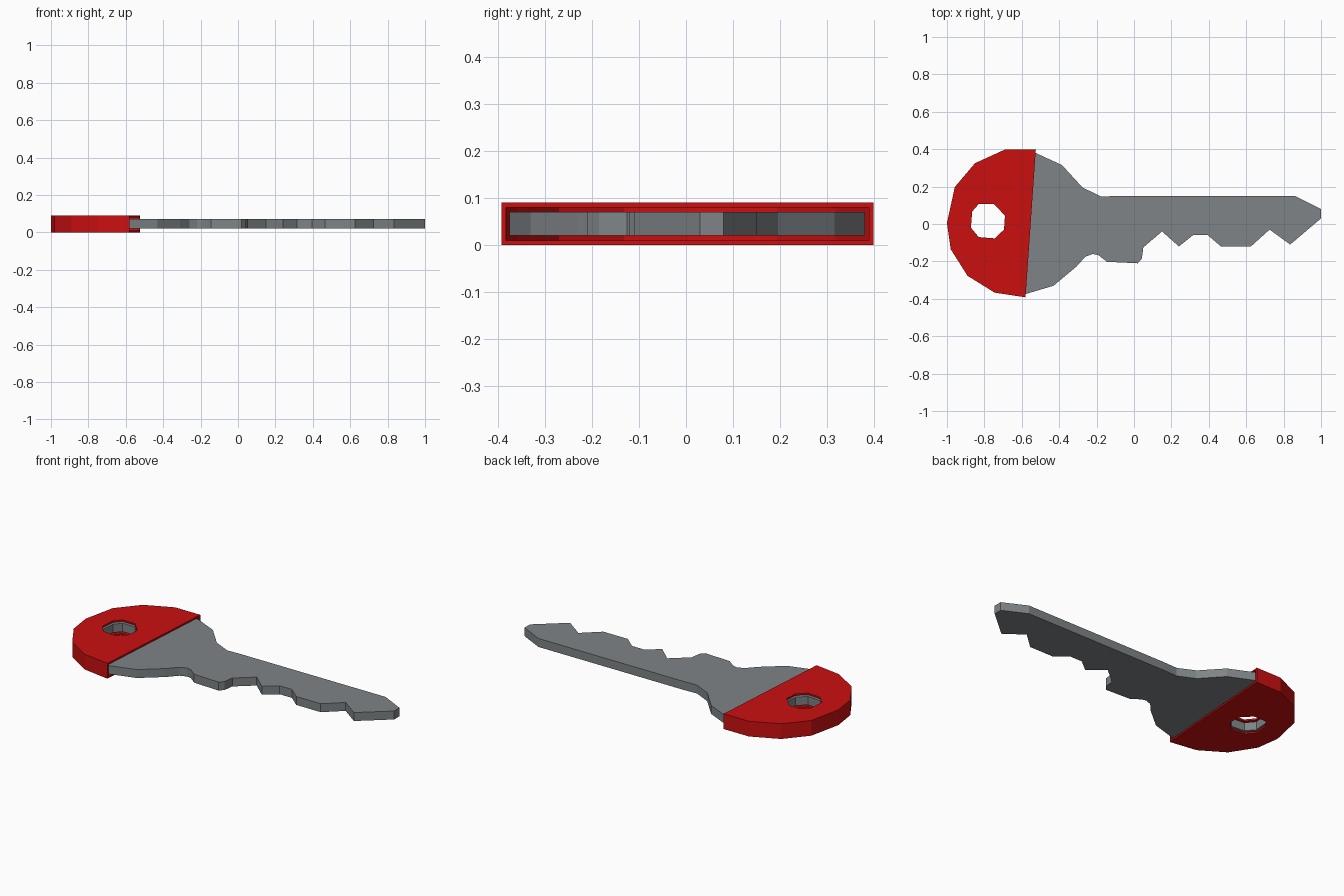
import bpy, bmesh

if "Cube" in bpy.data.objects:
    bpy.data.objects.remove(bpy.data.objects["Cube"])

# Outlines seen from above
GRIP = [(-0.525, 0.398), (-0.69, 0.398), (-0.85, 0.325), (-0.958, 0.198), (-1, 0.005),
        (-0.98, -0.135), (-0.89, -0.277), (-0.745, -0.367), (-0.58, -0.392)]
HOLE = [(-0.83, 0.107), (-0.75, 0.107), (-0.69, 0.045), (-0.695, -0.03),
        (-0.745, -0.077), (-0.83, -0.07), (-0.872, -0.02), (-0.865, 0.067)]
BLADE = [(-0.43, -0.33), (-0.31, -0.23), (-0.26, -0.175), (-0.22, -0.16), (-0.19, -0.167),
         (-0.145, -0.202), (0.02, -0.21), (0.042, -0.185), (0.05, -0.125), (0.15, -0.04),
         (0.24, -0.12), (0.315, -0.06), (0.395, -0.06), (0.465, -0.12), (0.625, -0.12),
         (0.725, -0.03), (0.835, -0.11), (1, 0.03), (1, 0.08), (0.86, 0.15),
         (-0.08, 0.15), (-0.175, 0.147), (-0.275, 0.195), (-0.385, 0.315)]


def inset_grip(s):
    """Shrink the grip outline towards the middle of its straight edge."""
    cx, cy = -0.5525, 0.003
    return [(cx + (x - cx) * s, cy + (y - cy) * s) for x, y in GRIP]


def plate(name, loops, z0, z1):
    """Extrude an outline (with optional holes) from z0 to z1."""
    bm = bmesh.new()
    for pts in loops:
        vs = [bm.verts.new((x, y, z0)) for x, y in pts]
        for a, b in zip(vs, vs[1:] + vs[:1]):
            bm.edges.new((a, b))
    bmesh.ops.triangle_fill(bm, edges=bm.edges[:], use_beauty=True)
    ext = bmesh.ops.extrude_face_region(bm, geom=bm.faces[:], use_keep_orig=True)
    top = [g for g in ext["geom"] if isinstance(g, bmesh.types.BMVert)]
    bmesh.ops.translate(bm, verts=top, vec=(0, 0, z1 - z0))
    bmesh.ops.recalc_face_normals(bm, faces=bm.faces[:])
    me = bpy.data.meshes.new(name)
    bm.to_mesh(me)
    bm.free()
    ob = bpy.data.objects.new(name, me)
    bpy.context.collection.objects.link(ob)
    return ob


def color(ob, name, rgb):
    mat = bpy.data.materials.new(name)
    mat.diffuse_color = (*rgb, 1)
    mat.use_nodes = True
    mat.node_tree.nodes["Principled BSDF"].inputs["Base Color"].default_value = mat.diffuse_color
    ob.data.materials.append(mat)


# Metal key, its head continuing inside the cover
metal = plate("key_blade", [inset_grip(0.955) + BLADE, HOLE], 0.02, 0.07)
color(metal, "steel", (0.21, 0.23, 0.24))

# Red cover: a thin hollow sleeve open at the straight edge
cover = plate("grip_cover", [GRIP, HOLE], 0.0, 0.09)
color(cover, "red_plastic", (0.6, 0.005, 0.005))

# Cavity cut out of the cover
inner = inset_grip(0.975)
mouth = [(inner[i][0] + 0.1, inner[i][1]) for i in (-1, 0)]
cavity = plate("cover_cavity_cutter", [inner + mouth], 0.01, 0.08)
cavity.hide_render = True
mod = cover.modifiers.new("hollow", "BOOLEAN")
mod.operation = "DIFFERENCE"
mod.solver = "EXACT"
mod.object = cavity
bpy.context.view_layer.objects.active = cover
cover.select_set(True)
bpy.ops.object.modifier_apply(modifier=mod.name)
bpy.data.objects.remove(cavity)
